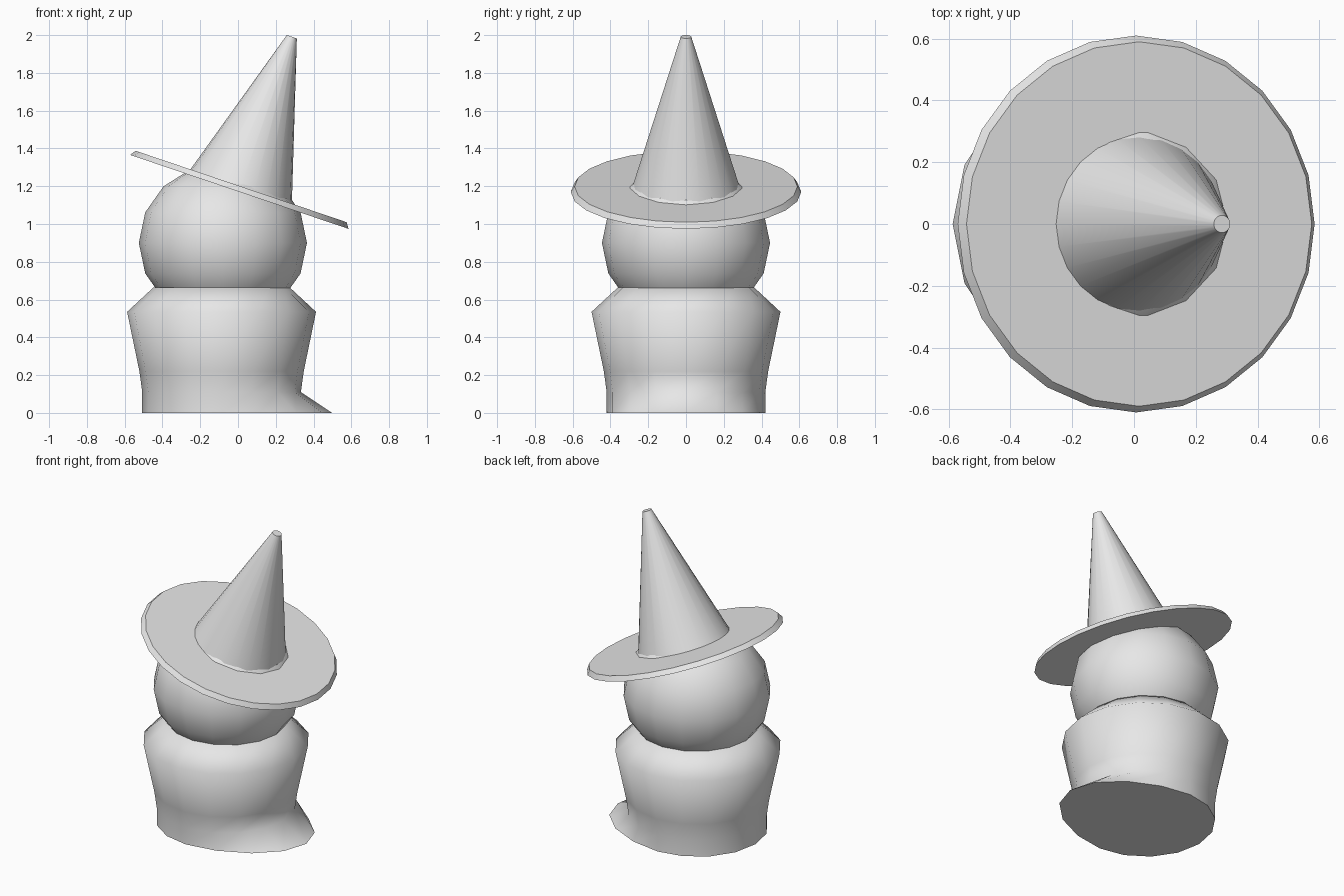
import bpy, bmesh, math
from mathutils import Matrix, Vector

cube = bpy.data.objects.get("Cube")
if cube:
    bpy.data.objects.remove(cube, do_unlink=True)

grey = bpy.data.materials.new("plain_grey")
grey.use_nodes = True
grey.diffuse_color = (0.8, 0.8, 0.8, 1)
grey.node_tree.nodes["Principled BSDF"].inputs["Base Color"].default_value = (0.8, 0.8, 0.8, 1)


def finish(name, bm, angle):
    """Turn a bmesh into a shaded, coloured object."""
    bmesh.ops.recalc_face_normals(bm, faces=bm.faces)
    mesh = bpy.data.meshes.new(name)
    bm.to_mesh(mesh)
    bm.free()
    obj = bpy.data.objects.new(name, mesh)
    bpy.context.collection.objects.link(obj)
    mesh.materials.append(grey)
    bpy.ops.object.select_all(action='DESELECT')
    obj.select_set(True)
    bpy.context.view_layer.objects.active = obj
    bpy.ops.object.shade_smooth_by_angle(angle=math.radians(angle))
    return obj


def lathe(profile, sides):
    """Closed solid of revolution from (radius, height) pairs."""
    bm = bmesh.new()
    turn = 2 * math.pi / sides
    rings = [[bm.verts.new((r * math.cos(i * turn), r * math.sin(i * turn), z))
              for i in range(sides)] for r, z in profile]
    for low, high in zip(rings, rings[1:]):
        for i in range(sides):
            j = (i + 1) % sides
            bm.faces.new((low[i], low[j], high[j], high[i]))
    bm.faces.new(rings[0][::-1])
    bm.faces.new(rings[-1])
    return bm


# Body: flared coat with narrow neck; the hem kicks out on one side
bm = lathe([(0.42, 0), (0.42, 0.11), (0.435, 0.22), (0.5, 0.535), (0.36, 0.665)], 16)
for v in bm.verts:
    if v.co.z < 0.01 and v.co.x > 0.01:
        v.co.x += 0.165 * (v.co.x / 0.42) ** 1.5
body = finish("body", bm, 70)
body.location.x = -0.087

# Head: slightly flattened sphere
bm = bmesh.new()
bmesh.ops.create_uvsphere(bm, u_segments=16, v_segments=8, radius=0.445)
bmesh.ops.scale(bm, vec=(1, 1, 0.95), verts=bm.verts)
head = finish("head", bm, 60)
head.location = (-0.08, 0, 0.9)

# Hat: brim and pointed crown share one tilted axis
tilt = Matrix.Translation(Vector((0.007, 0, 1.17))) @ Matrix.Rotation(math.radians(18.7), 4, 'Y')
brim = finish("hat_brim", lathe([(0.61, 0), (0.59, 0.03)], 24), 30)
crown = finish("hat_crown", lathe([(0.285, 0.025), (0.028, 0.867)], 24), 30)
for part in (brim, crown):
    part.matrix_world = tilt
